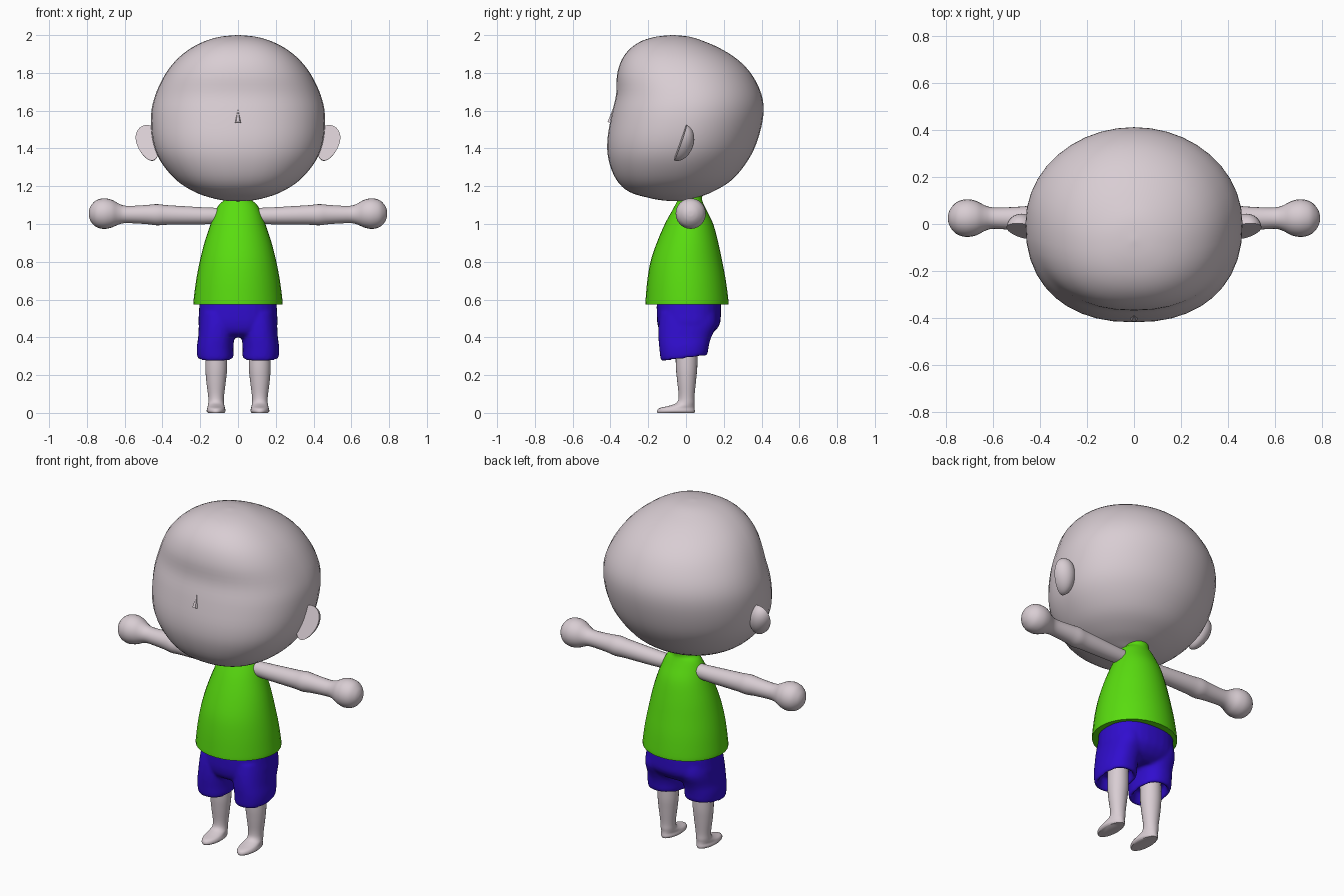
import bpy, bmesh
from math import sin, cos, pi, radians
from mathutils import Vector, Matrix

if "Cube" in bpy.data.objects:
    bpy.data.objects.remove(bpy.data.objects["Cube"])


def material(name, rgb):
    m = bpy.data.materials.new(name)
    m.use_nodes = True
    m.diffuse_color = (*rgb, 1)
    m.node_tree.nodes["Principled BSDF"].inputs["Base Color"].default_value = (*rgb, 1)
    return m


skin = material("pale_skin", (0.69, 0.61, 0.65))
green = material("bright_green", (0.10, 0.72, 0.005))
blue = material("deep_blue", (0.03, 0.004, 0.62))


def finish(bm, name, mat, smooth=True):
    bmesh.ops.recalc_face_normals(bm, faces=bm.faces)
    mesh = bpy.data.meshes.new(name)
    bm.to_mesh(mesh)
    bm.free()
    mesh.materials.append(mat)
    ob = bpy.data.objects.new(name, mesh)
    bpy.context.collection.objects.link(ob)
    if smooth:
        bpy.ops.object.select_all(action="DESELECT")
        ob.select_set(True)
        bpy.context.view_layer.objects.active = ob
        bpy.ops.object.shade_smooth_by_angle(angle=radians(50))
    return ob


def spline(stations, steps):
    """Catmull-Rom curve through the stations."""
    p = [Vector(s) for s in stations]
    p = [p[0]] + p + [p[-1]]
    out = []
    for a, b, c, d in zip(p, p[1:], p[2:], p[3:]):
        for i in range(steps):
            t = i / steps
            out.append(b + (c - a) * t / 2 + (2 * a - 5 * b + 4 * c - d) * t ** 2 / 2
                       + (3 * b - a - 3 * c + d) * t ** 3 / 2)
    return out + [p[-1]]


def loft(bm, stations, along="z", side=1, front_power=2.0, back_power=2.0, sides=32, steps=4):
    """Capped tube; each station is position, centre u, centre v, radius u, radius v."""
    rings = []
    for t, cu, cv, ru, rv in spline(stations, steps):
        ring = []
        for k in range(sides):
            c, s = cos(2 * pi * k / sides), sin(2 * pi * k / sides)
            e = 2 / (front_power if s < 0 else back_power)
            u = cu + ru * abs(c) ** e * (1 if c > 0 else -1)
            v = cv + rv * abs(s) ** e * (1 if s > 0 else -1)
            x, y, z = (u, v, t) if along == "z" else (t, u, v)
            ring.append(bm.verts.new((x * side, y, z)))
        rings.append(ring)
    for lo, hi in zip(rings, rings[1:]):
        for k in range(sides):
            j = (k + 1) % sides
            bm.faces.new((lo[k], lo[j], hi[j], hi[k]))
    bm.faces.new(rings[0])
    bm.faces.new(rings[-1])
    return [v for r in rings for v in r]


# Head: rounded skull with a shallow brow hollow and a flatter face
bm = bmesh.new()
loft(bm, [(1.12, 0, -.03, .005, .005), (1.124, 0, -.045, .07, .07),
          (1.138, 0, -.07, .14, .125), (1.17, 0, -.08, .23, .22),
          (1.235, 0, -.062, .33, .307), (1.34, 0, -.04, .415, .37),
          (1.447, 0, -.018, .453, .398), (1.58, 0, .008, .46, .402),
          (1.685, 0, .015, .437, .385), (1.79, 0, -.008, .387, .357),
          (1.87, 0, -.033, .325, .307), (1.93, 0, -.057, .25, .237),
          (1.97, 0, -.072, .17, .16), (1.992, 0, -.07, .09, .085),
          (2.0, 0, -.07, .005, .005)], front_power=2.3, sides=40)
finish(bm, "head", skin)

# Nose: small sharp wedge
bm = bmesh.new()
for p in [(0, -.387, 1.61), (0, -.37, 1.6), (0, -.37, 1.53)]:
    bm.verts.new(p)
for s in (1, -1):
    bm.verts.new((.02 * s, -.392, 1.533))
    bm.verts.new((.01 * s, -.415, 1.54))
bmesh.ops.convex_hull(bm, input=bm.verts)
finish(bm, "nose", skin, smooth=False)

# Shirt with a narrow collar
bm = bmesh.new()
loft(bm, [(.575, 0, .005, .236, .22), (.6, 0, .005, .235, .219),
          (.7, 0, .003, .222, .208), (.8, 0, .002, .203, .19),
          (.9, 0, .008, .178, .163), (1.0, 0, .016, .145, .128),
          (1.07, 0, .018, .118, .092), (1.105, 0, .019, .098, .074),
          (1.125, 0, .02, .074, .066), (1.145, 0, .02, .066, .066),
          (1.18, 0, .02, .068, .068)])
finish(bm, "shirt", green)

# Shorts: hips and two hollow legs blended into one skin
bm = bmesh.new()
loft(bm, [(.4, 0, 0, .15, .1), (.425, 0, .005, .19, .14), (.47, 0, .014, .209, .165),
          (.53, 0, .015, .207, .17), (.6, 0, .015, .203, .17)],
     front_power=2.4, back_power=2.4)
for s in (1, -1):
    verts = loft(bm, [(.34, .12, -.01, .07, .09), (.29, .12, -.01, .077, .1),
                      (.272, .12, -.01, .086, .112), (.285, .12, -.01, .096, .124),
                      (.34, .121, -.01, .097, .131), (.4, .115, -.006, .096, .14),
                      (.47, .107, .01, .1, .155), (.53, .1, .012, .1, .15)],
                 side=s, front_power=2.3, back_power=2.3)
    for v in verts:
        v.co.z += max(0, .4 - v.co.z) * (v.co.y + .13)
shorts = finish(bm, "shorts", blue)
remesh = shorts.modifiers.new("blend", "REMESH")
remesh.mode = "VOXEL"
remesh.voxel_size = .009
remesh.use_smooth_shade = True
soften = shorts.modifiers.new("soften", "SMOOTH")
soften.factor = .5
soften.iterations = 6

for s, label in ((1, "left"), (-1, "right")):
    # Arm ending in a ball hand
    bm = bmesh.new()
    loft(bm, [(.06, .022, 1.045, .04, .04), (.16, .022, 1.043, .044, .044),
              (.3, .022, 1.046, .049, .049), (.38, .022, 1.048, .052, .052),
              (.43, .022, 1.049, .056, .056), (.48, .023, 1.05, .051, .051),
              (.56, .024, 1.05, .046, .046), (.605, .025, 1.051, .046, .047),
              (.635, .025, 1.053, .055, .057), (.67, .025, 1.055, .073, .074),
              (.71, .025, 1.055, .08, .081), (.75, .025, 1.055, .07, .071),
              (.777, .025, 1.055, .044, .045), (.788, .025, 1.055, .02, .02),
              (.79, .025, 1.055, .003, .003)], along="x", side=s, sides=24)
    finish(bm, label + "_arm", skin)

    # Leg running down into a flat-soled foot
    bm = bmesh.new()
    loft(bm, [(0, .116, -.053, .043, .098), (.01, .116, -.053, .05, .1),
              (.025, .116, -.048, .047, .093), (.038, .116, -.022, .044, .066),
              (.055, .116, -.002, .041, .047), (.09, .116, .003, .042, .042),
              (.17, .116, .003, .052, .05), (.25, .115, .003, .058, .057),
              (.38, .115, .003, .055, .057)], side=s, sides=24)
    finish(bm, label + "_leg", skin)

    # Ear: flat in front, domed behind, tapering to the lobe
    bm = bmesh.new()
    bmesh.ops.create_uvsphere(bm, u_segments=24, v_segments=16, radius=1)
    cut = bmesh.ops.bisect_plane(bm, geom=bm.verts[:] + bm.edges[:] + bm.faces[:],
                                 plane_co=(0, 0, 0), plane_no=(0, -1, 0), clear_outer=True)
    rim = [e for e in cut["geom_cut"] if isinstance(e, bmesh.types.BMEdge)]
    bmesh.ops.edgeloop_fill(bm, edges=rim)
    for v in bm.verts:
        v.co = Vector((v.co.x * .062 * (1 + .2 * v.co.z), v.co.y * .07, v.co.z * .101))
    tilt = Matrix.Rotation(radians(14 * s), 4, "Y") @ Matrix.Rotation(radians(-19), 4, "X")
    bm.transform(Matrix.Translation((.473 * s, -.03, 1.43)) @ tilt)
    finish(bm, label + "_ear", skin)
